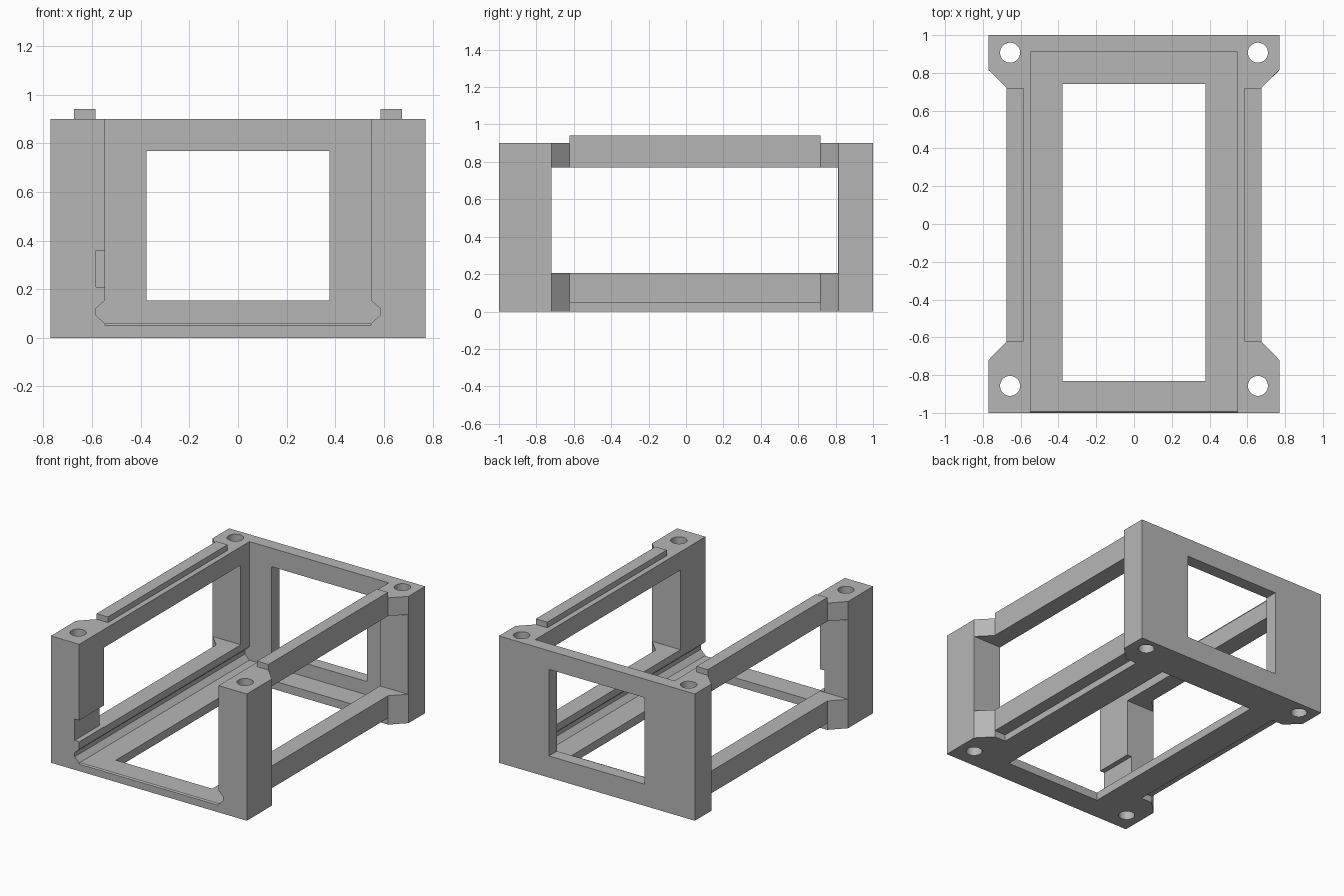
import bpy, bmesh
from math import radians

old = bpy.data.objects.get("Cube")
if old:
    bpy.data.objects.remove(old, do_unlink=True)

# Single grey plastic
GREY = (0.47, 0.47, 0.47, 1.0)
grey = bpy.data.materials.new("grey plastic")
grey.use_nodes = True
grey.diffuse_color = GREY
grey.node_tree.nodes["Principled BSDF"].inputs["Base Color"].default_value = GREY


def prism(name, axis, points, lo, hi):
    """Extrude a closed 2D profile along the named axis."""
    place = {"x": lambda u, v, d: (d, u, v),
             "y": lambda u, v, d: (u, d, v),
             "z": lambda u, v, d: (u, v, d)}[axis]
    bm = bmesh.new()
    low = [bm.verts.new(place(u, v, lo)) for u, v in points]
    high = [bm.verts.new(place(u, v, hi)) for u, v in points]
    bm.faces.new(low)
    bm.faces.new(high)
    n = len(points)
    for i in range(n):
        j = (i + 1) % n
        bm.faces.new((low[i], low[j], high[j], high[i]))
    bmesh.ops.recalc_face_normals(bm, faces=bm.faces)
    mesh = bpy.data.meshes.new(name)
    bm.to_mesh(mesh)
    bm.free()
    mesh.materials.append(grey)
    obj = bpy.data.objects.new(name, mesh)
    bpy.context.collection.objects.link(obj)
    return obj


def box(name, x, y, z):
    return prism(name, "z", [(x[0], y[0]), (x[1], y[0]), (x[1], y[1]), (x[0], y[1])], *z)


def mirrored(points):
    """Complete a right-hand half profile with its reflection."""
    return points + [(-u, v) for u, v in reversed(points)]


def cut(target, cutter):
    cutter.hide_render = True
    mod = target.modifiers.new("cut", "BOOLEAN")
    mod.operation = "DIFFERENCE"
    mod.solver = "EXACT"
    mod.object = cutter
    bpy.context.view_layer.objects.active = target
    bpy.ops.object.modifier_apply(modifier=mod.name)
    bpy.data.objects.remove(cutter, do_unlink=True)


# Main dimensions
HALF, WAIST, INNER, GROOVE = 0.77, 0.675, 0.547, 0.583
TOP, FLOOR, BACK = 0.9, 0.058, 0.91
RAIL_X, RAIL_Y = 0.586, (-0.622, 0.72)

# Body with waisted sides and chamfered corner posts
outline = mirrored([(HALF, -1), (HALF, -0.72), (WAIST, RAIL_Y[0]),
                    (WAIST, RAIL_Y[1]), (HALF, 0.815), (HALF, 1)])
frame = prism("frame", "z", outline, 0, TOP)

# Channel open to the front and top, with a V groove along each lower edge
channel = mirrored([(INNER, FLOOR), (GROOVE, 0.092), (GROOVE, 0.122),
                    (INNER, 0.154), (INNER, 1)])
cut(frame, prism("channel_cutter", "y", channel, -1.1, BACK))

# Small bevel on the front edge of the floor
cut(frame, prism("lip_cutter", "x", [(-1.01, 0.04), (-0.985, 0.065), (-1.01, 0.065)],
                 -INNER, INNER))

# Windows in both sides, the floor and the back
cut(frame, box("side_window_cutter", (-1, 1), (-0.72, 0.812), (0.205, 0.771)))
cut(frame, box("floor_window_cutter", (-0.378, 0.378), (-0.83, 0.741), (-0.1, 0.12)))
cut(frame, box("back_window_cutter", (-0.376, 0.376), (0.85, 1.1), (0.153, 0.768)))

# Shallow slot inside the front right post
cut(frame, box("slot_cutter", (-GROOVE, -0.5), (-1.1, -0.7), (0.208, 0.36)))

for side, label in ((-1, "right"), (1, "left")):
    # Stacking rebate below and matching rail on top
    xs = sorted((side * RAIL_X, side * 0.9))
    cut(frame, box("rebate_cutter", xs, RAIL_Y, (-0.1, 0.047)))
    xs = sorted((side * RAIL_X, side * WAIST))
    box(label + "_top_rail", xs, RAIL_Y, (TOP, 0.94))
    # Screw holes through the posts
    for y in (-0.857, 0.907):
        bpy.ops.mesh.primitive_cylinder_add(vertices=32, radius=0.053, depth=2,
                                            location=(side * 0.656, y, 0.5))
        cut(frame, bpy.context.object)

# Smooth the round holes, keep all other edges sharp
bpy.ops.object.select_all(action="DESELECT")
frame.select_set(True)
bpy.context.view_layer.objects.active = frame
bpy.ops.object.shade_smooth_by_angle(angle=radians(30))
